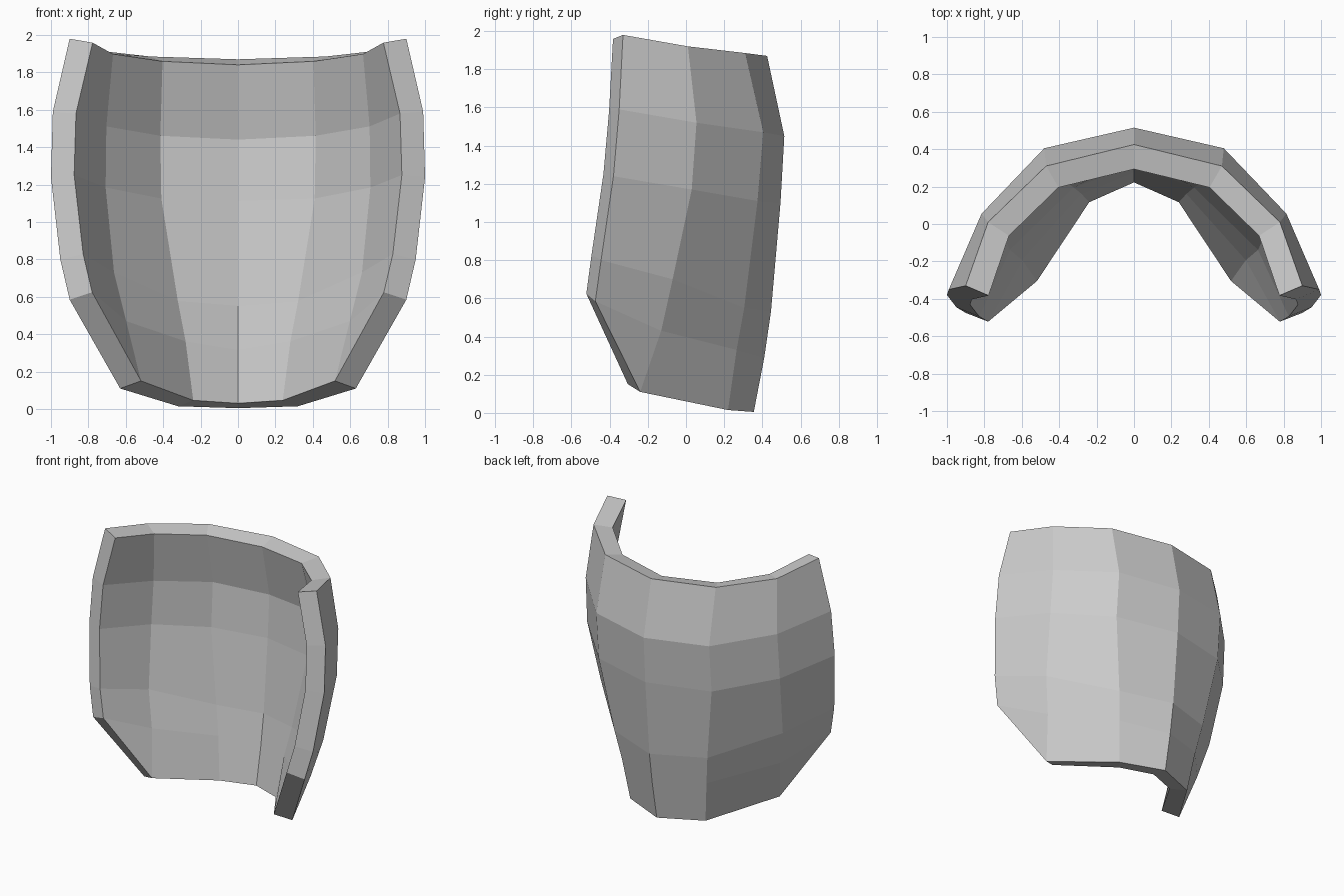
import bpy, bmesh

if "Cube" in bpy.data.objects:
    bpy.data.objects.remove(bpy.data.objects["Cube"])

# Half of the outer surface: rows from top to bottom, columns from centre to side edge
ROWS = [
    [(0, .425, 1.87), (.47, .31, 1.885), (.78, .01, 1.92), (.90, -.33, 1.98)],
    [(0, .515, 1.45), (.48, .405, 1.47), (.815, .055, 1.52), (.99, -.35, 1.59)],
    [(0, .495, 1.10), (.48, .375, 1.11), (.82, .03, 1.17), (1.0, -.38, 1.24)],
    [(0, .445, .53), (.395, .305, .55), (.775, -.07, .70), (.95, -.445, .80)],
    [(0, .41, .29), (.36, .265, .33), (.71, -.13, .43), (.90, -.475, .585)],
    [(0, .355, .005), (.32, .22, .015), (.63, -.24, .11)],
]

# Curved shell panel: faces wound so that normals point outward
bm = bmesh.new()
grid = [[bm.verts.new(p) for p in row] for row in ROWS]
for up, low in zip(grid, grid[1:]):
    for j in range(3):
        if j + 1 < len(low):
            bm.faces.new((up[j], up[j + 1], low[j + 1], low[j]))
        else:
            # side edge tapers into the lower corner
            bm.faces.new((up[j], up[j + 1], low[j]))
mesh = bpy.data.meshes.new("curved_shell")
bm.to_mesh(mesh)
bm.free()
shell = bpy.data.objects.new("curved_shell", mesh)
bpy.context.collection.objects.link(shell)

# Mirror to the other side, then thicken inward
mirror = shell.modifiers.new("mirror", 'MIRROR')
mirror.use_clip = True
mirror.merge_threshold = 0.001
thick = shell.modifiers.new("thickness", 'SOLIDIFY')
thick.thickness = 0.135
thick.offset = -1
